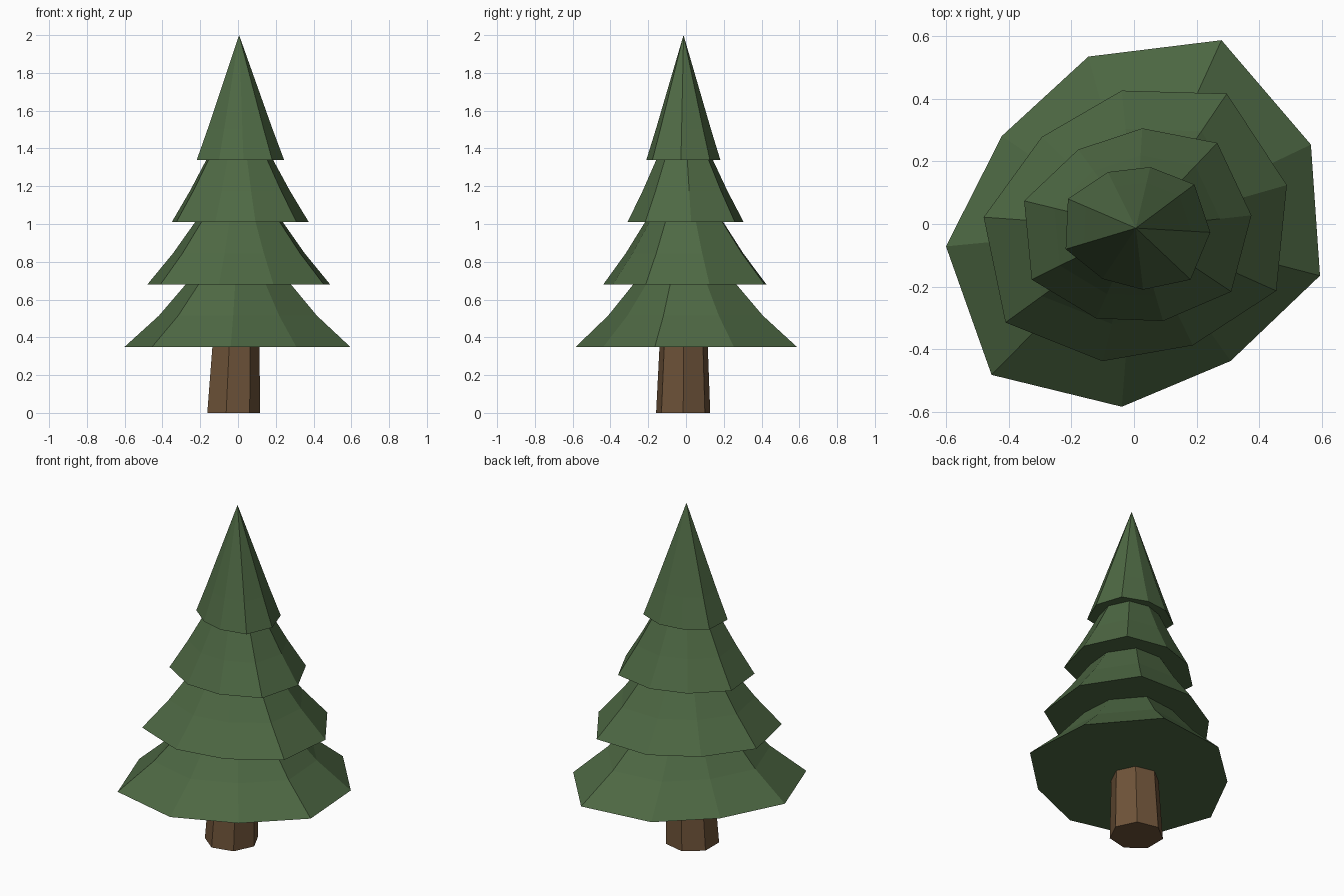
import bpy
import bmesh
from math import cos, sin, radians, tau

cube = bpy.data.objects.get("Cube")
if cube:
    bpy.data.objects.remove(cube, do_unlink=True)


def flat_material(name, rgb):
    mat = bpy.data.materials.new(name)
    mat.use_nodes = True
    mat.diffuse_color = (*rgb, 1)
    mat.node_tree.nodes["Principled BSDF"].inputs["Base Color"].default_value = (*rgb, 1)
    return mat


def ring(bm, center, z, radii, start):
    """Ring of vertices with one radius per corner."""
    step = tau / len(radii)
    return [bm.verts.new((center[0] + r * cos(start + i * step),
                          center[1] + r * sin(start + i * step), z))
            for i, r in enumerate(radii)]


def bridge(bm, low, high):
    for i in range(len(low)):
        j = (i + 1) % len(low)
        bm.faces.new((low[i], low[j], high[j], high[i]))


def finish(bm, name, mat):
    bmesh.ops.recalc_face_normals(bm, faces=bm.faces[:])
    mesh = bpy.data.meshes.new(name)
    bm.to_mesh(mesh)
    bm.free()
    mesh.materials.append(mat)
    obj = bpy.data.objects.new(name, mesh)
    bpy.context.collection.objects.link(obj)
    return obj


needle_green = flat_material("needle_green", (0.076, 0.140, 0.057))
bark_brown = flat_material("bark_brown", (0.156, 0.087, 0.041))

# Trunk: seven-sided, tapering and leaning slightly
bm = bmesh.new()
bottom = ring(bm, (-0.03, -0.015), 0, [0.147] * 7, 0)
top = ring(bm, (-0.015, -0.012), 0.42, [0.128] * 7, 0)
bridge(bm, bottom, top)
bm.faces.new(bottom)
bm.faces.new(top)
finish(bm, "trunk", bark_brown)

# Foliage: four flared nine-sided cones, each twisted a little from the last
CENTER = (0.006, -0.013)
HEIGHT, FLARE = 0.66, 0.165
tiers = [
    ("bottom", (0.659, 0.568, 0.519, 0.609, 0.657, 0.572, 0.521, 0.607, 0.619), 0.70),
    ("lower", (0.518, 0.441, 0.418, 0.487, 0.514, 0.438, 0.416, 0.491, 0.501), 0.72),
    ("upper", (0.376, 0.319, 0.311, 0.367, 0.371, 0.315, 0.309, 0.366, 0.371), 0.73),
    ("top", (0.233, 0.200, 0.200, 0.236, 0.234, 0.194, 0.198, 0.240, 0.238), 0.74),
]
for i, (label, radii, waist) in enumerate(tiers):
    z = 0.35 + 0.33 * i
    start = radians(65.5 - 9.6 * i)
    bm = bmesh.new()
    rim = ring(bm, CENTER, z, radii, start)
    kink = ring(bm, CENTER, z + FLARE, [r * waist for r in radii], start)
    tip = bm.verts.new((*CENTER, z + HEIGHT))
    bridge(bm, rim, kink)
    for a, b in zip(kink, kink[1:] + kink[:1]):
        bm.faces.new((a, b, tip))
    bm.faces.new(rim)
    finish(bm, label + "_foliage", needle_green)
